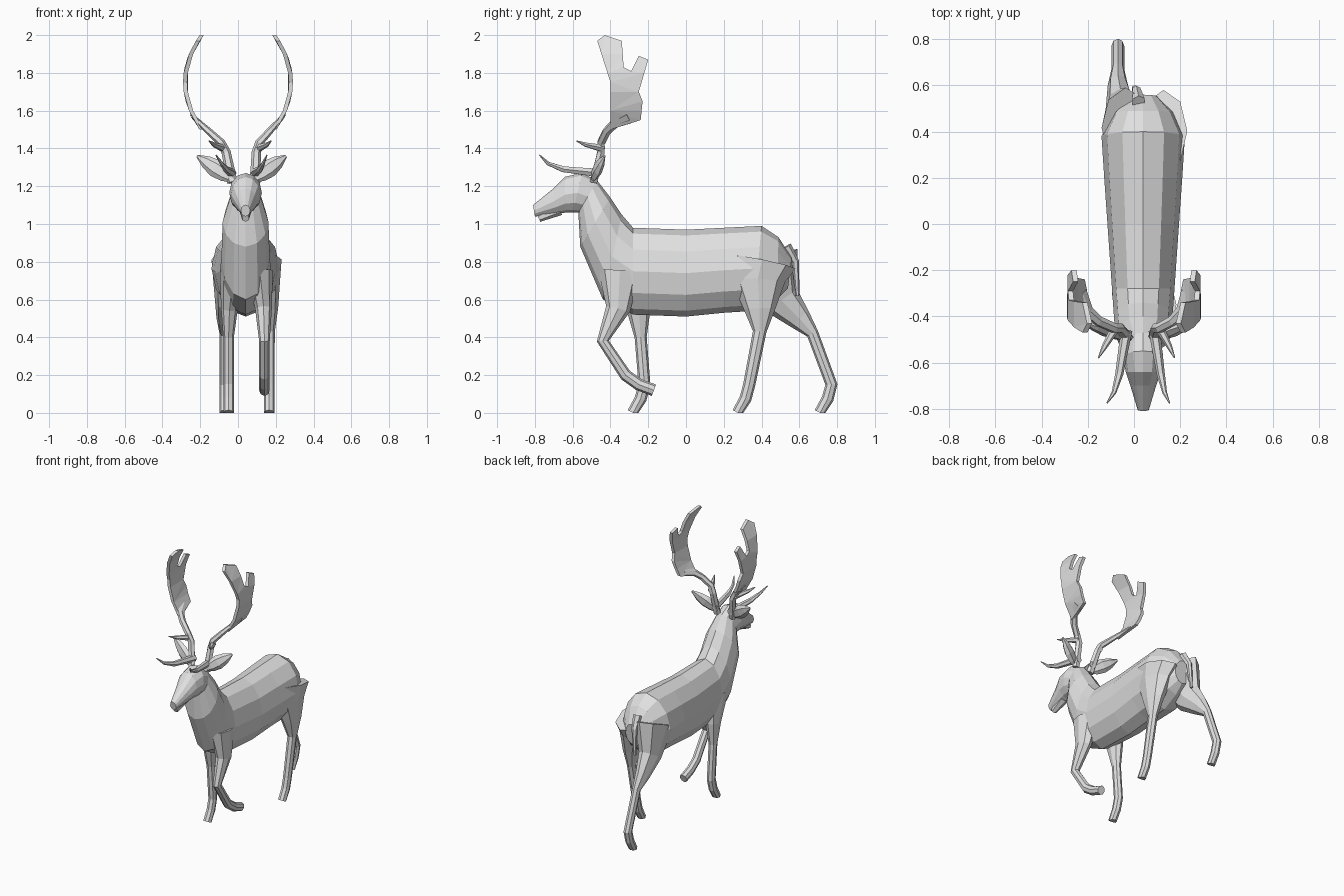
import bpy
import bmesh
from math import cos, sin, pi, tau
from mathutils import Vector

if "Cube" in bpy.data.objects:
    bpy.data.objects.remove(bpy.data.objects["Cube"], do_unlink=True)

GREY = (.75, .75, .75, 1)
MIDDLE = .04
ACROSS, BACK, UP = Vector((1, 0, 0)), Vector((0, 1, 0)), Vector((0, 0, 1))

coat = bpy.data.materials.new("plain grey")
coat.use_nodes = True
coat.diffuse_color = GREY
coat.node_tree.nodes["Principled BSDF"].inputs["Base Color"].default_value = GREY


def finish(name, bm):
    """Turn a bmesh into a flat-shaded object with outward normals."""
    bmesh.ops.recalc_face_normals(bm, faces=bm.faces)
    mesh = bpy.data.meshes.new(name)
    bm.to_mesh(mesh)
    bm.free()
    mesh.materials.append(coat)
    obj = bpy.data.objects.new(name, mesh)
    bpy.context.collection.objects.link(obj)


def skin(name, rings, sides):
    """Skin elliptical rings (centre and two half axes); soles stay flat on the ground."""
    bm = bmesh.new()
    loops = []
    for centre, first, second in rings:
        loop = []
        for i in range(sides):
            angle = tau * i / sides
            point = centre + first * cos(angle) + second * sin(angle)
            point.z = max(point.z, 0)
            loop.append(bm.verts.new(point))
        loops.append(loop)
    for low, high in zip(loops, loops[1:]):
        for i in range(sides):
            j = (i + 1) % sides
            bm.faces.new((low[i], low[j], high[j], high[i]))
    bm.faces.new(loops[0])
    bm.faces.new(loops[-1])
    finish(name, bm)


def tube(name, points, radii, reference, sides=6):
    """Follow a path; radii(point, fraction) gives half axes beside and along reference."""
    points = [Vector(p) for p in points]
    steps = [(b - a).normalized() for a, b in zip(points, points[1:])]
    rings = []
    for i, point in enumerate(points):
        tangent = steps[max(i - 1, 0)] + steps[min(i, len(steps) - 1)]
        beside = tangent.cross(reference).normalized()
        along = tangent.cross(beside).normalized()
        wide, thin = radii(point, i / len(steps))
        rings.append((point, beside * wide, along * thin))
    skin(name, rings, sides)


def taper(start, end):
    """Round section that thins evenly along its tube."""
    def radii(point, fraction):
        size = start + (end - start) * fraction
        return size, size
    return radii


def body(name, ribs):
    """Each rib joins a topline point to an underline point in side profile."""
    rings = []
    for top, bottom in ribs:
        top, bottom = Vector((MIDDLE, *top)), Vector((MIDDLE, *bottom))
        centre, half = (top + bottom) / 2, (top - bottom) / 2
        width = min(.8 * half.length, .155 + .07 * centre.y)
        rings.append((centre, ACROSS * width, half))
    skin(name, rings, sides=12)


def leg(name, x, bulk, joints, standing=True):
    """Slim shank that swells into the muscle above the joint and leans into the trunk."""
    if standing:
        y, z = joints[-1]
        joints = joints + [(y - .02, z / 2), (y - .06, 0)]

    def path_point(y, z):
        spread = 1 - max(0, z - .5)
        return MIDDLE + (x - MIDDLE) * spread, y, z

    def radii(point, fraction):
        depth = .032 + bulk * max(0, point.z - .42)
        return depth, .012 + depth / 2

    tube(name, [path_point(y, z) for y, z in joints], radii, ACROSS, sides=8)


# Trunk, neck and head in one skin: rump, loin, withers, nape, brow, nose
body("body_neck_and_head", [
    ((.56, .82), (.54, .66)),
    ((.49, .93), (.48, .6)),
    ((.4, .99), (.36, .54)),
    ((.2, .98), (.2, .53)),
    ((0, .97), (0, .51)),
    ((-.28, .98), (-.28, .52)),
    ((-.34, 1.05), (-.44, .6)),
    ((-.4, 1.14), (-.56, .88)),
    ((-.47, 1.23), (-.57, 1.06)),
    ((-.55, 1.27), (-.6, 1.06)),
    ((-.64, 1.25), (-.64, 1.06)),
    ((-.7, 1.19), (-.7, 1.05)),
    ((-.81, 1.1), (-.8, 1.04)),
])
tube("lower_jaw", [(MIDDLE, -.67, 1.08), (MIDDLE, -.78, 1.03)], taper(.035, .02), ACROSS)
tube("tail", [(.02, .53, .88), (.01, .58, .8), (0, .59, .62)], taper(.03, .01), ACROSS)

# Legs, joints listed from shoulder or hip downwards
leg("right_front_leg", -.05, .25, [(-.3, .75), (-.25, .55), (-.24, .4), (-.22, .15)])
leg("left_front_leg", .14, .25,
    [(-.35, .75), (-.36, .55), (-.44, .38), (-.32, .2), (-.25, .15), (-.17, .12)],
    standing=False)
leg("left_hind_leg", .165, .4, [(.4, .8), (.38, .7), (.39, .55), (.39, .43), (.335, .15)])
leg("right_hind_leg", -.07, .4, [(.42, .8), (.5, .6), (.6, .5), (.67, .42), (.77, .15)])

# Antler palm: notched outline in side profile, from the beam up and round
PALM = [(-.4, 1.5), (-.4, 1.75), (-.47, 1.97), (-.43, 2), (-.34, 1.97), (-.33, 1.83),
        (-.29, 1.81), (-.25, 1.89), (-.2, 1.87), (-.25, 1.7), (-.23, 1.65), (-.24, 1.55)]


def antler_palm(name, side, thickness):
    """Flat plate, cut across at even heights and bowed outwards."""
    bm = bmesh.new()
    face = bm.faces.new([bm.verts.new((-thickness / 2, y, z)) for y, z in PALM])
    extruded = bmesh.ops.extrude_face_region(bm, geom=[face])["geom"]
    moved = [v for v in extruded if isinstance(v, bmesh.types.BMVert)]
    bmesh.ops.translate(bm, verts=moved, vec=ACROSS * thickness)
    for tenth in range(16, 20):
        bmesh.ops.bisect_plane(bm, geom=bm.verts[:] + bm.edges[:] + bm.faces[:],
                               plane_co=UP * tenth / 10, plane_no=UP)
    for v in bm.verts:
        bow = .28 - 1.4 * (v.co.z - 1.75) ** 2
        v.co.x = side * (v.co.x + bow)
    bmesh.ops.triangulate(bm, faces=bm.faces)
    finish(name, bm)


def leaf(point, fraction):
    """Ear section: broad in the middle, narrow at both ends."""
    width = .048 * sin(pi * (.1 + .85 * fraction))
    return width, width / 2


def beam_section(point, fraction):
    """Round at the skull, flattening where it meets the palm."""
    return .028 - .016 * fraction, .022 + .015 * fraction ** 4


# Ears and antlers on both sides; the head sits slightly off the antlers' centre
for label, side in (("left", 1), ("right", -1)):
    def place(x, y, z):
        lean = max(0, min(.03, (1.55 - z) / 10))
        return Vector((lean + side * x, y, z))

    root, tip = place(.05, -.5, 1.23), place(.235, -.43, 1.36)
    tube(label + "_ear", [root.lerp(tip, i / 4) for i in range(5)], leaf, BACK)
    tube(label + "_antler_beam",
         [place(.06, -.49, 1.22), place(.08, -.45, 1.38), place(.1, -.45, 1.43),
          place(.16, -.42, 1.49), place(.2, -.38, 1.53), place(.23, -.3, 1.56)],
         beam_section, BACK)
    tube(label + "_brow_tine",
         [place(.06, -.46, 1.27), place(.09, -.65, 1.29), place(.11, -.73, 1.32),
          place(.135, -.775, 1.365)], taper(.025, .003), UP)
    tube(label + "_middle_tine",
         [place(.09, -.44, 1.4), place(.14, -.53, 1.42), place(.165, -.58, 1.44)],
         taper(.022, .003), UP)
    antler_palm(label + "_antler_palm", side, thickness=.022)
